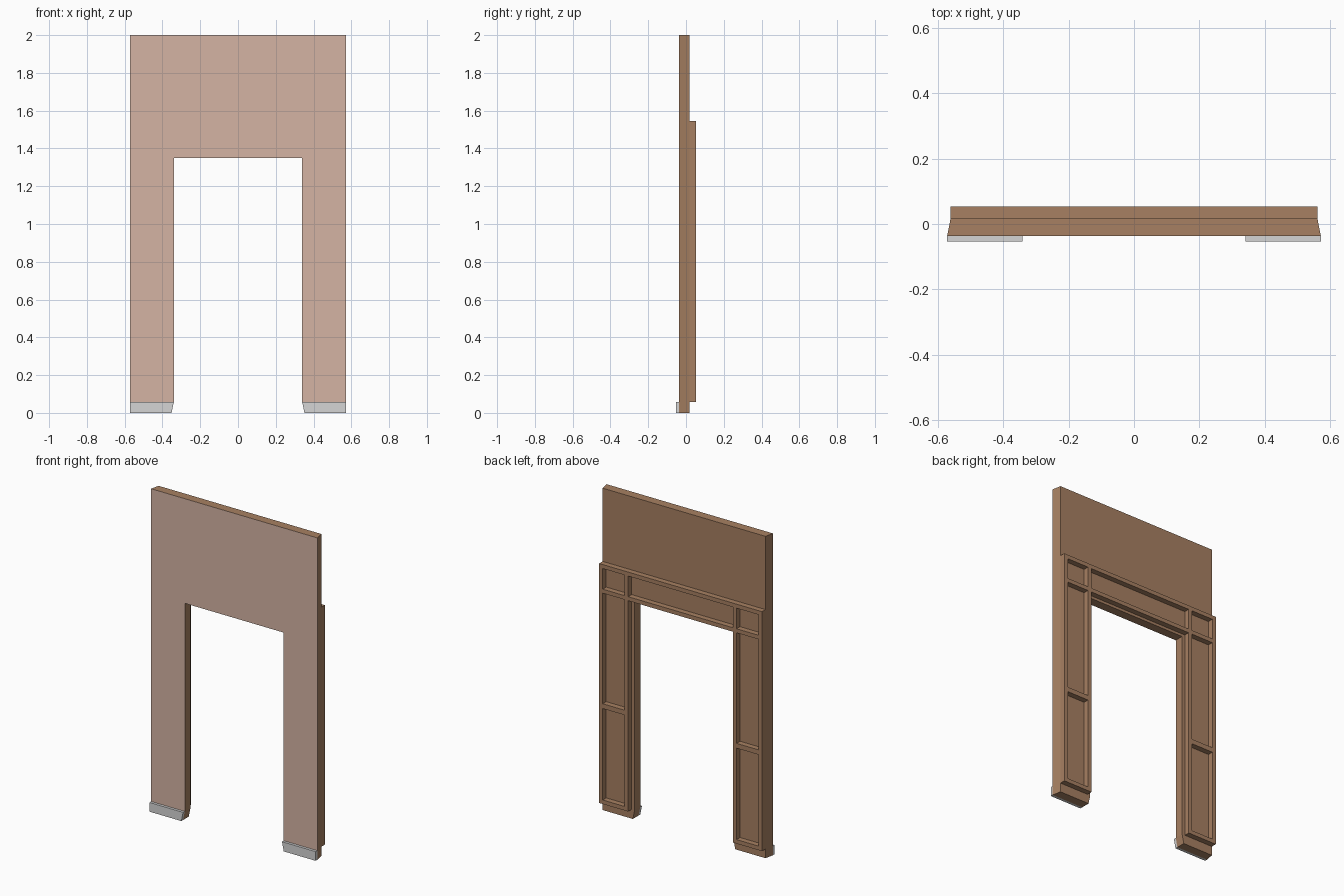
import bpy, bmesh, math
from mathutils import Matrix

if "Cube" in bpy.data.objects:
    bpy.data.objects.remove(bpy.data.objects["Cube"])


def material(name, rgb):
    m = bpy.data.materials.new(name)
    m.diffuse_color = (*rgb, 1)
    m.use_nodes = True
    m.node_tree.nodes["Principled BSDF"].inputs["Base Color"].default_value = m.diffuse_color
    return m


WOOD = material("brown_wood", (0.386, 0.216, 0.122))
PLASTER = material("pink_plaster", (0.66, 0.456, 0.371))
GREY = material("light_grey", (0.66, 0.66, 0.66))

FRONT, BACK = -0.037, 0.019      # wall faces
SKIRT_Y, FRAME_Y = -0.0535, 0.0535
PLINTH = 0.057                   # height of skirting and plinth
OPEN_X, OPEN_TOP, TOE = 0.34, 1.35, 0.352


def add_object(name, bm, mats):
    bmesh.ops.recalc_face_normals(bm, faces=bm.faces[:])
    me = bpy.data.meshes.new(name)
    bm.to_mesh(me)
    bm.free()
    for m in mats:
        me.materials.append(m)
    ob = bpy.data.objects.new(name, me)
    bpy.context.collection.objects.link(ob)
    return ob


def loft(bm, front, back, y0, y1):
    """Solid between two (x, z) outlines with equal point counts."""
    a = [bm.verts.new((x, y0, z)) for x, z in front]
    b = [bm.verts.new((x, y1, z)) for x, z in back]
    bm.faces.new(a)
    bm.faces.new(b[::-1])
    for i in range(len(a)):
        j = (i + 1) % len(a)
        bm.faces.new((a[i], b[i], b[j], a[j]))


def rect(x0, x1, z0, z1):
    return [(x0, z0), (x1, z0), (x1, z1), (x0, z1)]


def arch(outer):
    half = [(OPEN_X, OPEN_TOP), (OPEN_X, PLINTH), (TOE, 0), (outer, 0), (outer, 2)]
    return half + [(-x, z) for x, z in reversed(half)]


# Wall with doorway: sides taper towards the back, front is plastered
bm = bmesh.new()
loft(bm, arch(0.571), arch(0.560), FRONT, BACK)
wall = add_object("doorway_wall", bm, [WOOD, PLASTER])
for p in wall.data.polygons:
    p.material_index = 1 if p.normal.y < -0.9 else 0

# Skirting plates on the front of each leg
for side, label in ((-1, "left"), (1, "right")):
    bm = bmesh.new()
    prof = [(side * x, z) for x, z in
            ((TOE, 0), (0.571, 0), (0.571, PLINTH), (OPEN_X, PLINTH))]
    loft(bm, prof, prof, SKIRT_Y, FRONT)
    add_object("skirting_" + label, bm, [GREY])

# Panelled casing on the back: one outline with panel openings cut through
IN, OUT, TOP, HEAD, BAR = 0.36, 0.560, 1.545, 1.367, 0.025
outline = [(IN, HEAD), (IN, PLINTH), (OUT, PLINTH), (OUT, TOP)]
outline += [(-x, z) for x, z in reversed(outline)]
loops = [outline, rect(-IN, IN, HEAD + BAR, TOP - BAR)]
for side in (-1, 1):
    for z0, z1 in ((PLINTH + BAR, 0.65), (0.68, HEAD), (HEAD + BAR, TOP - BAR)):
        loops.append(rect(side * (IN + BAR), side * (OUT - BAR), z0, z1))

cu = bpy.data.curves.new("casing_outline", 'CURVE')
cu.dimensions = '2D'
cu.fill_mode = 'BOTH'
cu.extrude = (FRAME_Y - BACK) / 2
for pts in loops:
    sp = cu.splines.new('POLY')
    sp.points.add(len(pts) - 1)
    for p, (x, z) in zip(sp.points, pts):
        p.co = (x, z, 0, 1)
    sp.use_cyclic_u = True
helper = bpy.data.objects.new("casing_outline", cu)
bpy.context.collection.objects.link(helper)
bpy.context.view_layer.update()
dg = bpy.context.evaluated_depsgraph_get()
flat = bpy.data.meshes.new_from_object(helper.evaluated_get(dg))
bpy.data.objects.remove(helper)
bm = bmesh.new()
bm.from_mesh(flat)
bmesh.ops.remove_doubles(bm, verts=bm.verts[:], dist=0.0005)
bm.transform(Matrix.Translation((0, (FRAME_Y + BACK) / 2, 0))
             @ Matrix.Rotation(math.pi / 2, 4, 'X'))
for f in bm.faces:
    f.smooth = False
    f.material_index = 0
casing = add_object("panelled_casing", bm, [WOOD])
